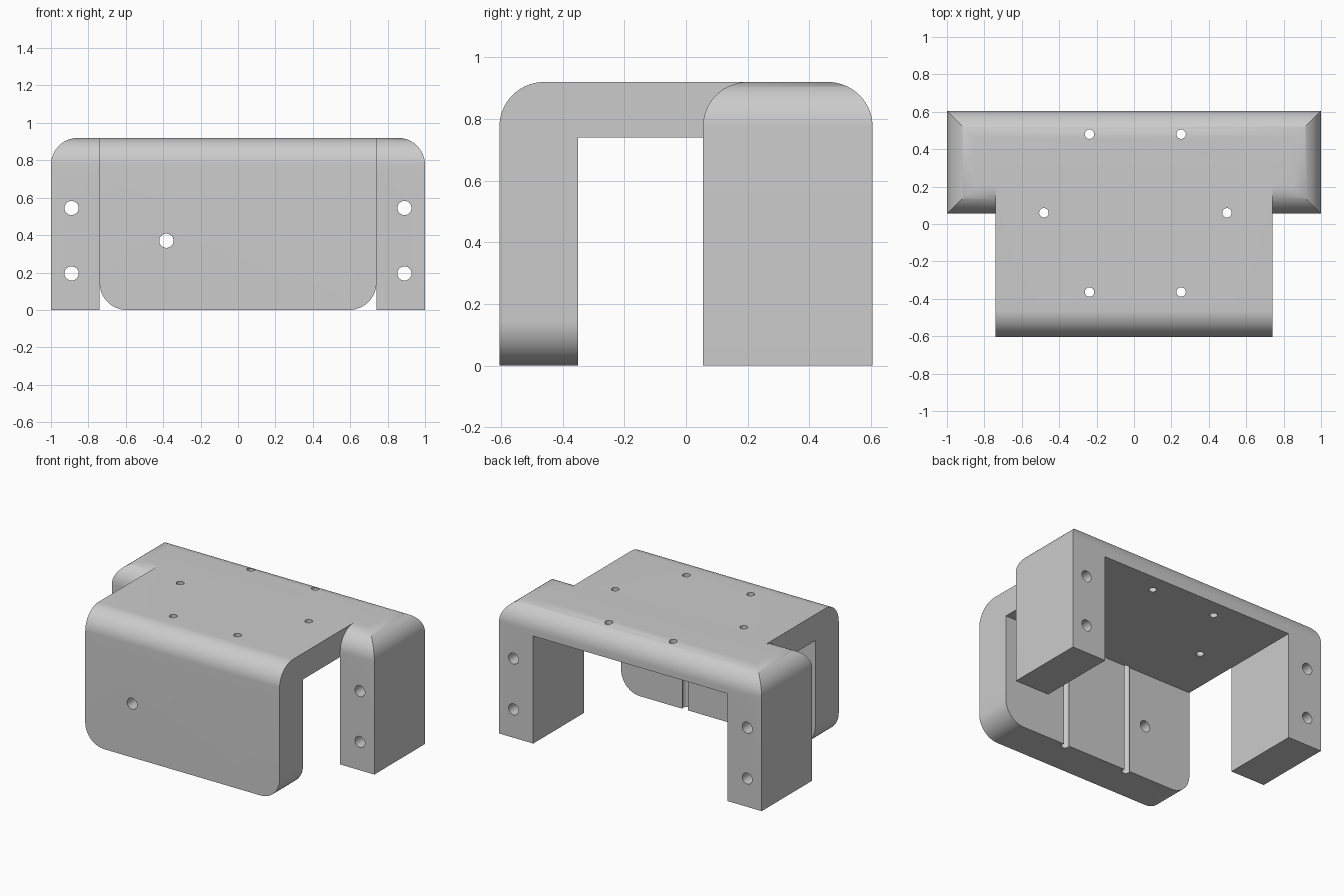
import bpy, bmesh, math
from mathutils import Matrix, Vector

cube = bpy.data.objects.get("Cube")
if cube:
    bpy.data.objects.remove(cube)

# Main dimensions
DEPTH, TOP, UNDER = 0.605, 0.92, 0.74      # half depth, slab top, slab underside
INNER, ARCH_Y, PLATE_Y = 0.74, 0.055, -0.35
R = 0.145

grey = bpy.data.materials.new("plain grey")
grey.use_nodes = True
colour = (0.6, 0.6, 0.6, 1)
grey.diffuse_color = colour
grey.node_tree.nodes["Principled BSDF"].inputs["Base Color"].default_value = colour


def add_object(name, bm):
    bmesh.ops.recalc_face_normals(bm, faces=bm.faces)
    mesh = bpy.data.meshes.new(name)
    bm.to_mesh(mesh)
    bm.free()
    mesh.materials.append(grey)
    obj = bpy.data.objects.new(name, mesh)
    bpy.context.collection.objects.link(obj)
    return obj


def extrude_profile(points, offset):
    bm = bmesh.new()
    face = bm.faces.new([bm.verts.new(p) for p in points])
    result = bmesh.ops.extrude_face_region(bm, geom=[face])
    verts = [g for g in result["geom"] if isinstance(g, bmesh.types.BMVert)]
    bmesh.ops.translate(bm, verts=verts, vec=offset)
    return bm


def round_edges(bm, rule):
    edges = [e for e in bm.edges if all(rule(v.co) for v in e.verts)]
    bmesh.ops.bevel(bm, geom=edges, offset=R, offset_type='OFFSET',
                    segments=16, profile=0.5, affect='EDGES')


def at(a, b):
    return abs(a - b) < 1e-4


# Rear arch: two side legs joined by the slab, rounded outer top edges
arch = [(-1, 0), (-1, TOP), (1, TOP), (1, 0),
        (INNER, 0), (INNER, UNDER), (-INNER, UNDER), (-INNER, 0)]
bm = extrude_profile([(x, ARCH_Y, z) for x, z in arch], (0, DEPTH - ARCH_Y, 0))
round_edges(bm, lambda c: at(abs(c.x), 1) and at(c.z, TOP))
bracket = add_object("mounting_bracket", bm)

# Front hook: slab running forward into the thick front plate
hook = [(-DEPTH, 0), (-DEPTH, TOP), (0.3, TOP), (0.3, UNDER),
        (PLATE_Y, UNDER), (PLATE_Y, 0)]
bm = extrude_profile([(-INNER, y, z) for y, z in hook], (2 * INNER, 0, 0))
round_edges(bm, lambda c: at(c.y, -DEPTH) and at(c.z, TOP))
for side in (-INNER, INNER):
    round_edges(bm, lambda c: at(c.x, side) and at(c.z, 0))
front_hook = add_object("front_hook", bm)

# Screw holes, gathered in one cutter
bm = bmesh.new()


def drill(centre, radius, axis):
    turn = Vector((0, 0, 1)).rotation_difference(Vector(axis)).to_matrix().to_4x4()
    bmesh.ops.create_cone(bm, cap_ends=True, segments=32, radius1=radius, radius2=radius,
                          depth=2, matrix=Matrix.Translation(centre) @ turn)


for x in (-0.89, 0.89):                     # leg holes
    for z in (0.195, 0.545):
        drill((x, 0.3, z), 0.038, (0, 1, 0))
drill((-0.383, -1.1, 0.37), 0.038, (0, 1, 0))   # front plate hole
for x, y in ((-0.238, 0.48), (0.252, 0.48), (-0.482, 0.06),
             (0.497, 0.06), (-0.238, -0.364), (0.252, -0.364)):
    drill((x, y, 0.5), 0.025, (0, 0, 1))    # slab holes, the front pair groove the plate
holes = add_object("hole_cutter", bm)

# Join the two bodies and cut the holes
for tool, operation in ((front_hook, 'UNION'), (holes, 'DIFFERENCE')):
    mod = bracket.modifiers.new(tool.name, 'BOOLEAN')
    mod.object, mod.operation, mod.solver = tool, operation, 'EXACT'
bpy.context.view_layer.update()
final = bpy.data.meshes.new_from_object(
    bracket.evaluated_get(bpy.context.evaluated_depsgraph_get()))
bracket.modifiers.clear()
bracket.data = final
for tool in (front_hook, holes):
    bpy.data.objects.remove(tool)

bpy.ops.object.select_all(action='DESELECT')
bracket.select_set(True)
bpy.context.view_layer.objects.active = bracket
bpy.ops.object.shade_smooth_by_angle(angle=math.radians(30))
